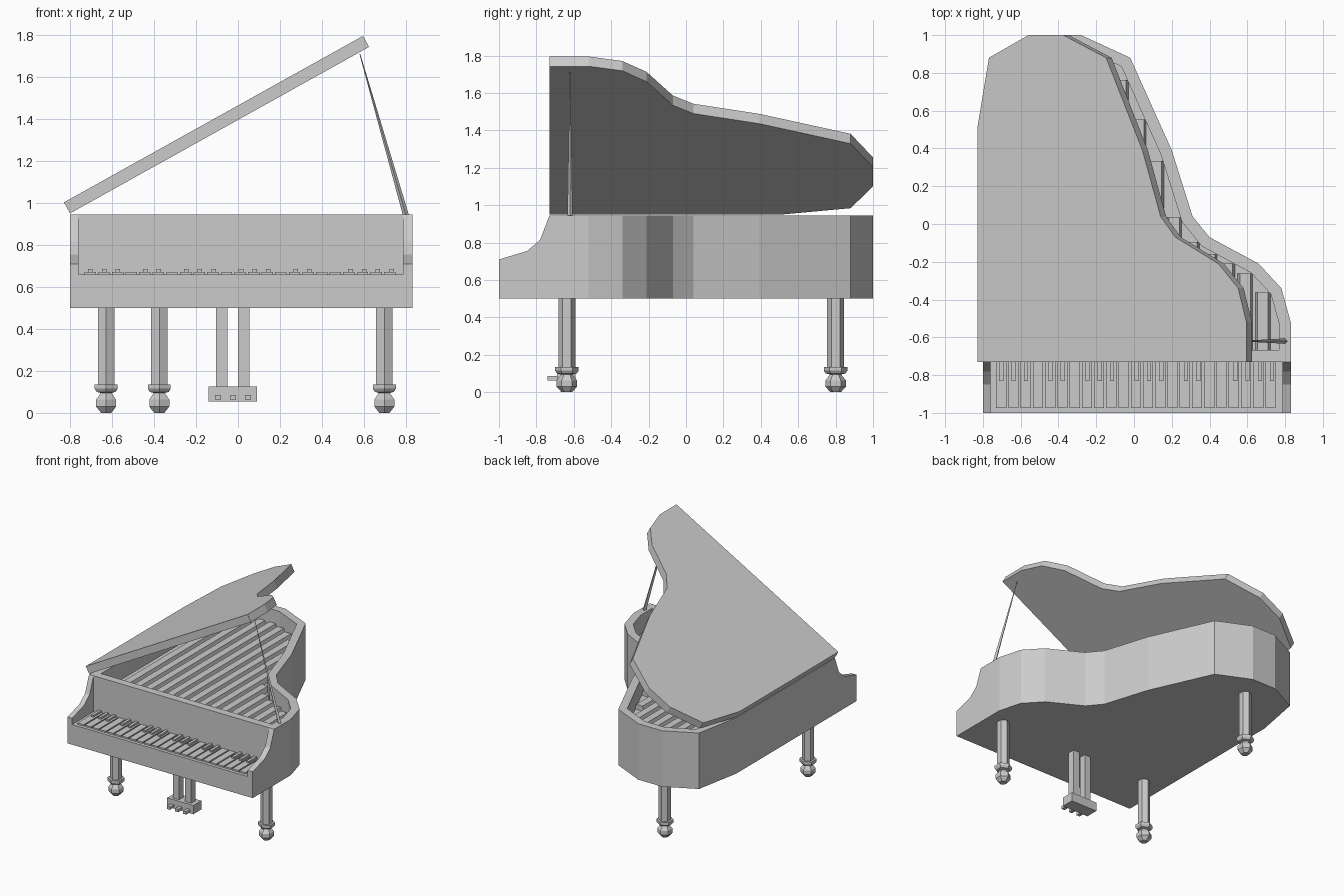
import bpy, bmesh
from math import sin, cos, pi, radians
from mathutils import Vector, Matrix

if "Cube" in bpy.data.objects:
    bpy.data.objects.remove(bpy.data.objects["Cube"])

# Plan outline behind the fallboard, counter-clockwise from front left
OUTLINE = [(-.80, -.73), (.83, -.73), (.83, -.52), (.78, -.34), (.66, -.21),
           (.40, -.07), (.31, .04), (.20, .39), (-.02, .88), (-.28, 1.0),
           (-.49, 1.0), (-.73, .88), (-.80, .51)]
TOP, BASE, FLOOR, RIM = .945, .50, .80, .062


def finish(name, bm):
    bmesh.ops.recalc_face_normals(bm, faces=bm.faces)
    me = bpy.data.meshes.new(name)
    bm.to_mesh(me)
    bm.free()
    ob = bpy.data.objects.new(name, me)
    bpy.context.collection.objects.link(ob)
    return ob


def bridge(bm, a, b):
    n = len(a)
    for i in range(n):
        bm.faces.new((a[i], a[(i + 1) % n], b[(i + 1) % n], b[i]))


def add_prism(bm, pts, vec):
    a = [bm.verts.new(p) for p in pts]
    b = [bm.verts.new(Vector(p) + Vector(vec)) for p in pts]
    bm.faces.new(a)
    bm.faces.new(b)
    bridge(bm, a, b)


def add_box(bm, x0, x1, y0, y1, z0, z1):
    add_prism(bm, [(x0, y0, z0), (x1, y0, z0), (x1, y1, z0), (x0, y1, z0)], (0, 0, z1 - z0))


def inset(pts, d):
    out = []
    for i, p in enumerate(pts):
        p, a, b = Vector(p), Vector(pts[i - 1]), Vector(pts[(i + 1) % len(pts)])
        e1, e2 = (p - a).normalized(), (b - p).normalized()
        n1, n2 = Vector((-e1.y, e1.x)), Vector((-e2.y, e2.x))
        out.append(p + (n1 + n2) * d / (1 + n1.dot(n2)))
    return out


def lathe(name, profile, sides, loc):
    bm = bmesh.new()
    rings = [[bm.verts.new((r * sin(2 * pi * i / sides), r * cos(2 * pi * i / sides), z))
              for i in range(sides)] for r, z in profile]
    for a, b in zip(rings, rings[1:]):
        bridge(bm, a, b)
    bm.faces.new(rings[0])
    bm.faces.new(rings[-1])
    ob = finish(name, bm)
    ob.location = loc
    return ob


# Case: curved rim with a sunken soundboard
inner = inset(OUTLINE, RIM)
bm = bmesh.new()
loops = [[bm.verts.new((p[0], p[1], z)) for p in pts]
         for pts, z in ((OUTLINE, BASE), (OUTLINE, TOP), (inner, TOP), (inner, FLOOR))]
for a, b in zip(loops, loops[1:]):
    bridge(bm, a, b)
bm.faces.new(loops[0])
bm.faces.new(loops[-1])
finish("case", bm)


# String bars running front to back, cut off at the rim
def back_edge(x):
    ys = [inner[0].y]
    for i, p in enumerate(inner):
        q = inner[(i + 1) % len(inner)]
        if min(p.x, q.x) <= x <= max(p.x, q.x) and abs(q.x - p.x) > 1e-5:
            ys.append(p.y + (q.y - p.y) * (x - p.x) / (q.x - p.x))
    return max(ys)


bm = bmesh.new()
for k in range(15):
    x = .682 - .094 * k
    y0 = inner[0].y
    y1 = min(back_edge(x - .035), back_edge(x + .035))
    sec = [(-.04, FLOOR), (.04, FLOOR), (.028, FLOOR + .04), (-.028, FLOOR + .04)]
    add_prism(bm, [(x + dx, y0, z) for dx, z in sec], (0, y1 - y0, 0))
finish("string_bars", bm)

# Key bed and the curved cheeks at either end
bm = bmesh.new()
add_box(bm, -.76, .785, -1, -.73, BASE, .66)
finish("key_bed", bm)
cheek = [(-1, BASE), (-.73, BASE), (-.73, TOP), (-.78, .815), (-.85, .755), (-1, .71)]
for name, x, w in (("left_cheek", -.80, .04), ("right_cheek", .785, .045)):
    bm = bmesh.new()
    add_prism(bm, [(x, y, z) for y, z in cheek], (w, 0, 0))
    finish(name, bm)

# Keys
bm = bmesh.new()
for k in range(23):
    x = -.73 + .0648 * k
    add_box(bm, x, x + .054, -.975, -.73, .655, .672)
finish("white_keys", bm)
bm = bmesh.new()
for k in (0, 1, 2, 4, 5, 7, 8, 9, 11, 12, 13, 15, 16, 19, 20, 21, 22):
    x = -.703 + .0652 * k
    add_box(bm, x - .011, x + .011, -.83, -.73, .665, .686)
finish("black_keys", bm)

# Lid hinged open along the left side
bm = bmesh.new()
add_prism(bm, [(x + .80, y, 0) for x, y in OUTLINE], (0, 0, .06))
lid = finish("lid", bm)
lid.data.transform(Matrix.Rotation(-radians(29.1), 4, 'Y'))
lid.location = (-.80, 0, .95)

# Tapered lid prop
low, high = Vector((.80, -.62, .94)), Vector((.58, -.62, 1.71))
prop = lathe("lid_prop", [(.014, 0), (.002, (high - low).length)], 4, low)
prop.data.transform((high - low).to_track_quat('Z', 'Y').to_matrix().to_4x4())

# Legs with collar and ball foot
leg = [(.028, 0), (.055, .03), (.055, .063), (.03, .095), (.052, .1), (.063, .115),
       (.063, .135), (.045, .135), (.045, BASE + .01)]
for name, x, y in (("front_left_leg", -.628, -.637), ("front_right_leg", .697, -.637),
                   ("rear_leg", -.375, .80)):
    lathe(name, leg, 6, (x, y, 0))

# Pedal lyre
bm = bmesh.new()
add_box(bm, -.14, .09, -.69, -.59, .055, .125)
finish("pedal_box", bm)
bm = bmesh.new()
for x in (-.105, 0):
    add_box(bm, x, x + .055, -.668, -.612, .12, BASE + .01)
finish("pedal_posts", bm)
bm = bmesh.new()
for x in (-.095, -.023, .048):
    add_box(bm, x - .014, x + .014, -.74, -.68, .064, .086)
finish("pedals", bm)
